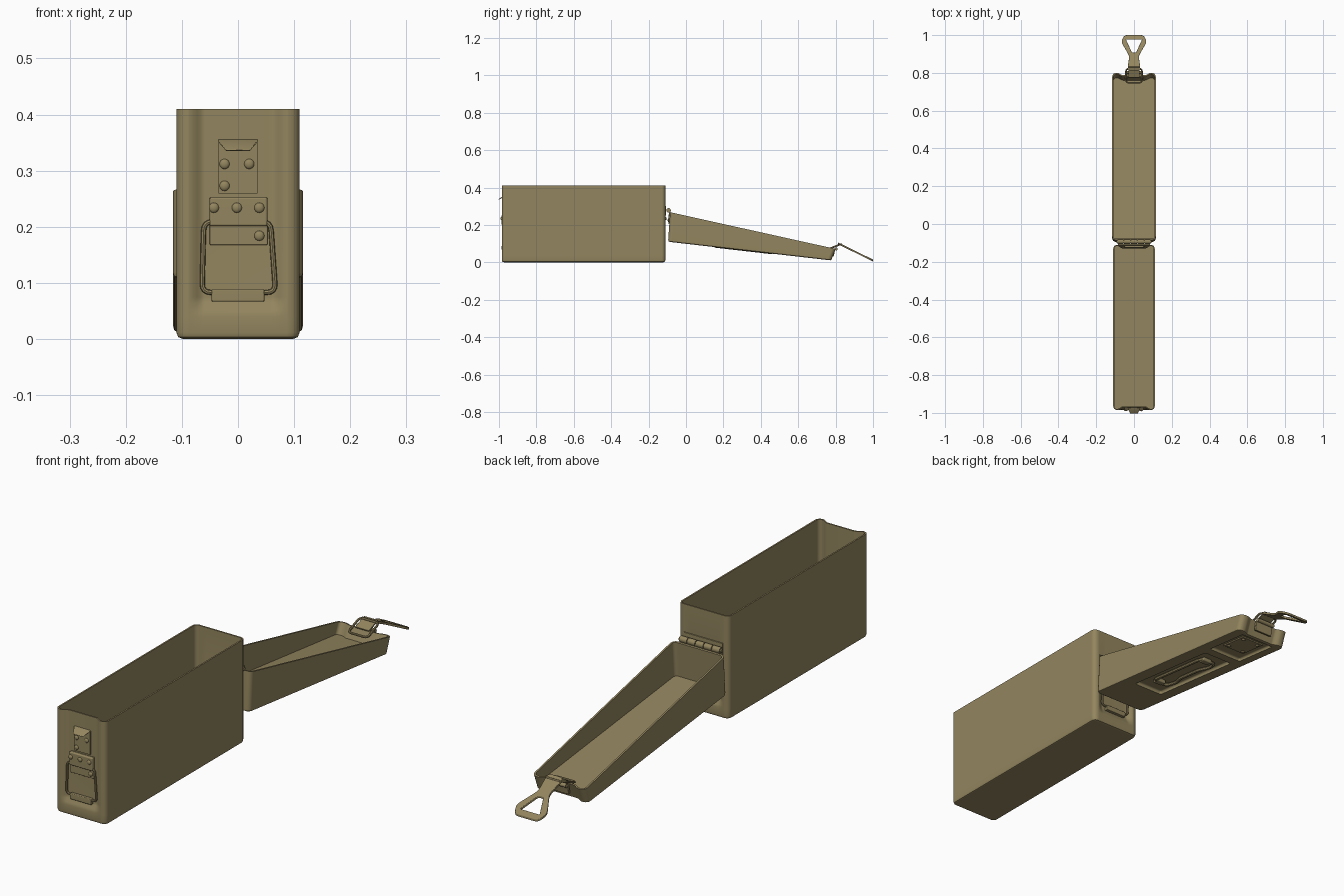
import bpy, bmesh, math
from mathutils import Matrix, Vector

cube = bpy.data.objects.get("Cube")
if cube:
    bpy.data.objects.remove(cube)


def material(name, rgb):
    m = bpy.data.materials.new(name)
    m.use_nodes = True
    m.diffuse_color = (*rgb, 1)
    m.node_tree.nodes["Principled BSDF"].inputs["Base Color"].default_value = (*rgb, 1)
    return m


OLIVE = material("olive_tan_paint", (0.29, 0.235, 0.113))
GREY = material("grey_seal", (0.4, 0.4, 0.44))
parts = []


def add(name, mesh, mats=(OLIVE,)):
    mesh.materials.clear()
    for m in mats:
        mesh.materials.append(m)
    ob = bpy.data.objects.new(name, mesh)
    bpy.context.scene.collection.objects.link(ob)
    parts.append(ob)
    return ob


def from_bmesh(name, bm, mats=(OLIVE,)):
    bmesh.ops.recalc_face_normals(bm, faces=bm.faces)
    mesh = bpy.data.meshes.new(name)
    bm.to_mesh(mesh)
    bm.free()
    return add(name, mesh, mats)


def box(name, pos, size, tilt=0, bevel=0.0):
    bm = bmesh.new()
    bmesh.ops.create_cube(bm, size=1, matrix=Matrix.Diagonal((*size, 1)))
    if bevel:
        bmesh.ops.bevel(bm, geom=bm.edges[:], offset=bevel, segments=3, profile=0.5, affect='EDGES')
    bm.transform(Matrix.Translation(pos) @ Matrix.Rotation(tilt, 4, 'X'))
    return from_bmesh(name, bm)


def rivet(name, pos, flat, radius=0.009, tilt=0):
    bm = bmesh.new()
    bmesh.ops.create_uvsphere(bm, u_segments=12, v_segments=8, radius=radius)
    bm.transform(Matrix.Translation(pos) @ Matrix.Rotation(tilt, 4, 'X') @ Matrix.Diagonal((*flat, 1)))
    return from_bmesh(name, bm)


def rod(name, pos, radius, length):
    bm = bmesh.new()
    bmesh.ops.create_cone(bm, cap_ends=True, segments=16, radius1=radius, radius2=radius, depth=length)
    bm.transform(Matrix.Translation(pos) @ Matrix.Rotation(math.pi / 2, 4, 'Y'))
    return from_bmesh(name, bm)


def fillet(pts, f, cyclic=True):
    # rounds every corner of a polyline
    pts, out = [Vector(p) for p in pts], []
    for i, p in enumerate(pts):
        if not cyclic and i in (0, len(pts) - 1):
            out.append(p)
            continue
        a, b = pts[i - 1], pts[(i + 1) % len(pts)]
        a, b = p + (a - p).normalized() * f, p + (b - p).normalized() * f
        out += [a.lerp(p, t).lerp(p.lerp(b, t), t) for t in (0, .25, .5, .75, 1)]
    return out


def curve_mesh(name, paths, cyclic=True, radius=0.0, extrude=0.0):
    cu = bpy.data.curves.new(name + "_path", 'CURVE')
    cu.dimensions = '2D' if extrude else '3D'
    cu.bevel_depth, cu.bevel_resolution, cu.extrude = radius, 2, extrude
    cu.fill_mode = 'BOTH' if extrude else 'FULL'
    cu.use_fill_caps = not extrude
    for path in paths:
        sp = cu.splines.new('POLY')
        sp.points.add(len(path) - 1)
        for point, p in zip(sp.points, path):
            point.co = (*p, 1)
        sp.use_cyclic_u = cyclic
    tmp = bpy.data.objects.new(name + "_path", cu)
    bpy.context.scene.collection.objects.link(tmp)
    mesh = bpy.data.meshes.new_from_object(tmp.evaluated_get(bpy.context.evaluated_depsgraph_get()))
    bpy.data.objects.remove(tmp)
    return add(name, mesh)


def ring(hx, y0, y1, inset, cut0, cut1, r=0.02):
    # rounded rectangle with an optional shallow channel in each short end
    pts, q = [], r - inset
    arc = [i * math.pi / 8 for i in range(5)]
    for cut, s, yb in ((cut0, 1, y0), (cut1, -1, y1)):
        half = [(-(hx - r) - q * math.cos(a), r - q * math.sin(a)) for a in arc]
        for k in range(5):
            u = k / 4
            half.append((-0.087 + 0.028 * u, inset + cut * u * u * (3 - 2 * u)))
        half += [(-x, d) for x, d in reversed(half)]
        pts += [(s * x, yb + s * d) for x, d in half]
    return pts


def tub(name, hx, levels, ends, height, rim_at, mats):
    # lofts up the outside, over the rim and down the inside
    bm, loops = bmesh.new(), []
    for inset, t, c, cut0, cut1 in levels:
        pts = ring(hx, *ends(t), inset, cut0, cut1)
        loops.append([bm.verts.new((x, y, height(y, t) + c)) for x, y in pts])
    for k, (a, b) in enumerate(zip(loops, loops[1:])):
        for i in range(len(a)):
            j = (i + 1) % len(a)
            f = bm.faces.new((a[i], a[j], b[j], b[i]))
            f.material_index = int(k == rim_at and len(mats) > 1)
    bm.faces.new(loops[0][::-1])
    bm.faces.new(loops[-1])
    return from_bmesh(name, bm, mats)


# Open box body with channelled ends
D = 0.014
outer = [(0.012, 0, 0, 0, 0), (0.0035, 0, 0.0035, 0, 0), (0, 0, 0.012, 0, 0)]
wall = [(0, 0, 0.04, 0, 0), (0, 0, 0.051, .25 * D, .25 * D), (0, 0, 0.064, .75 * D, .75 * D),
        (0, 0, 0.075, D, D), (0, 0, 0.22, D, D), (0, 0, 0.25, D, 0), (0, 1, 0, D, 0)]
inner = [(0.006, *lv[1:]) for lv in reversed(wall)] + [(0.006, 0, 0.007, 0, 0)]
tub("box_body", 0.11, outer + wall + inner, lambda t: (-0.985, -0.11),
    lambda y, t: 0.41 * t, -1, (OLIVE,))


# Wedge lid lying open behind the box
def lid_height(y, t):
    low = 0.11 - 0.1 * (y + 0.095) / 0.875
    high = 0.268 - 0.196 * (y + 0.085) / 0.885
    return low + t * (high - low)


C = 0.012
lid_levels = [(0.008, 0, 0, 0, C), (0.002, 0, 0.003, 0, C), (0, 0, 0.01, 0, C),
              (0, 1, 0, 0, C), (0.007, 1, 0, 0, C), (0.007, 0, 0.02, 0, C)]
lid = tub("lid", 0.1155, lid_levels, lambda t: (-0.095 + 0.01 * t, 0.78 + 0.02 * t),
          lid_height, 3, (OLIVE, GREY))
TILT = -math.atan(0.1 / 0.875)


def on_lid(x, s, h):
    # point on the lid's outer panel, s along its length, h inward
    return Vector((x, -0.095 + 0.875 * s, 0.11 - 0.1 * s + h))


# Pressed pockets in the lid's outer panel
for s, size in ((0.45, (0.13, 0.43, 0.028)), (0.855, (0.15, 0.2, 0.024))):
    cutter = box("pocket_cutter", on_lid(0, s, 0), size, TILT, 0.008)
    cutter.hide_render = True
    mod = lid.modifiers.new("pocket", 'BOOLEAN')
    mod.operation, mod.solver, mod.object = 'DIFFERENCE', 'EXACT', cutter
    bpy.context.view_layer.update()
    mesh = bpy.data.meshes.new_from_object(lid.evaluated_get(bpy.context.evaluated_depsgraph_get()))
    lid.modifiers.clear()
    lid.data = mesh
    parts.remove(cutter)
    bpy.data.objects.remove(cutter)

# Carrying handle with its clips
grip = [(0.035, 0.3), (-0.03, 0.29), (-0.04, 0.35), (-0.025, 0.4), (-0.025, 0.53),
        (-0.04, 0.58), (-0.03, 0.63), (0.035, 0.62)]
curve_mesh("carry_handle", [fillet([on_lid(x, s, 0.004) for x, s in grip], 0.018)], radius=0.007)
for s in (0.3, 0.62):
    box("handle_clip", on_lid(0.01, s, 0.005), (0.04, 0.03, 0.016), TILT, 0.004)

# Riveted plate in the small pocket
box("lid_plate", on_lid(0, 0.87, 0.01), (0.1, 0.12, 0.006), TILT, 0.001)
for x in (-0.035, 0.035):
    for s in (0.82, 0.92):
        rivet("lid_rivet", on_lid(x, s, 0.007), (1, 1, 0.6), 0.008, TILT)


# Wire bail and riveted plates, the same on both ends of the box
def end_bail(label, y, s):
    rect = [(-0.064, 0.083), (0.067, 0.083), (0.058, 0.209), (-0.061, 0.209)]
    curve_mesh(label + "_bail", [fillet([(x, y + s * 0.009, z) for x, z in rect], 0.016)], radius=0.0045)
    box(label + "_bail_clip", (0, y + s * 0.008, 0.078), (0.094, 0.014, 0.023), 0, 0.003)
    box(label + "_bail_plate", (0.001, y + s * 0.002, 0.21), (0.103, 0.006, 0.085), 0, 0.002)
    box(label + "_bail_strap", (0.001, y + s * 0.009, 0.227), (0.103, 0.012, 0.052), 0, 0.004)
    for x, z, h in ((-0.043, 0.234, 0.015), (-0.002, 0.234, 0.015), (0.038, 0.234, 0.015), (0.038, 0.184, 0.005)):
        rivet(label + "_rivet", (x, y + s * h, z), (1, 0.6, 1))


FRONT, BACK = -0.971, -0.124
end_bail("front", FRONT, -1)
end_bail("back", BACK, 1)

# Front catch plate and hook
box("catch_plate", (0, FRONT - 0.002, 0.305), (0.07, 0.006, 0.092))
for x, z in ((-0.024, 0.312), (0.02, 0.312), (-0.024, 0.273)):
    rivet("catch_rivet", (x, FRONT - 0.005, z), (1, 0.6, 1))
bm = bmesh.new()
bm.faces.new([bm.verts.new(p) for p in ((-0.035, -0.972, 0.352), (0.035, -0.972, 0.352),
                                        (0.021, -1.0, 0.335), (-0.021, -1.0, 0.335))])
hook = from_bmesh("catch_hook", bm)
hook.modifiers.new("thickness", 'SOLIDIFY').thickness = 0.004

# Rear hinge
for i in range(5):
    rod("hinge_knuckle", (-0.072 + 0.036 * i, -0.093, 0.278), 0.012, 0.033)
rod("hinge_pin", (0, -0.093, 0.278), 0.007, 0.186)
box("hinge_box_leaf", (0, -0.109, 0.275), (0.17, 0.006, 0.05), 0, 0.001)
box("hinge_lid_leaf", (0, -0.09, 0.242), (0.17, 0.006, 0.07), -0.06, 0.001)
for x in (-0.06, 0, 0.06):
    rivet("hinge_rivet", (x, -0.093, 0.225), (1, 0.6, 1))

# Latch at the free end of the lid
box("latch_bracket", (0, 0.789, 0.052), (0.08, 0.01, 0.04), -0.2, 0.002)
rod("latch_pivot", (0, 0.803, 0.072), 0.008, 0.08)
loop = [(-0.042, 0.748, 0.066), (0.042, 0.748, 0.066), (0.042, 0.822, 0.095), (-0.042, 0.822, 0.095)]
curve_mesh("latch_wire", [fillet(loop, 0.015)], radius=0.0045)
box("latch_tongue", (0, 0.805, 0.088), (0.06, 0.06, 0.006), 0.37, 0.001)

# Pull lever with a triangular finger hole
side = [(0.033, 0.815), (0.023, 0.89), (0.066, 0.965), (0.05, 0.998)]
edge = [(x, y, 0) for x, y in side] + [(-x, y, 0) for x, y in reversed(side)]
hole = [(0.012, 0.905, 0), (0.046, 0.979, 0), (-0.046, 0.979, 0), (-0.012, 0.905, 0)]
lever = curve_mesh("pull_lever", [fillet(edge, 0.015), fillet(hole, 0.009)], radius=0.002, extrude=0.003)
for v in lever.data.vertices:
    v.co.z += 0.098 - (v.co.y - 0.82) * 0.49

# Smooth shading with crisp edges
bpy.ops.object.select_all(action='DESELECT')
for ob in parts:
    ob.select_set(True)
bpy.context.view_layer.objects.active = parts[0]
bpy.ops.object.shade_smooth_by_angle(angle=math.radians(35))
for ob in parts:
    ob.modifiers.new("even_shading", 'WEIGHTED_NORMAL').keep_sharp = True
